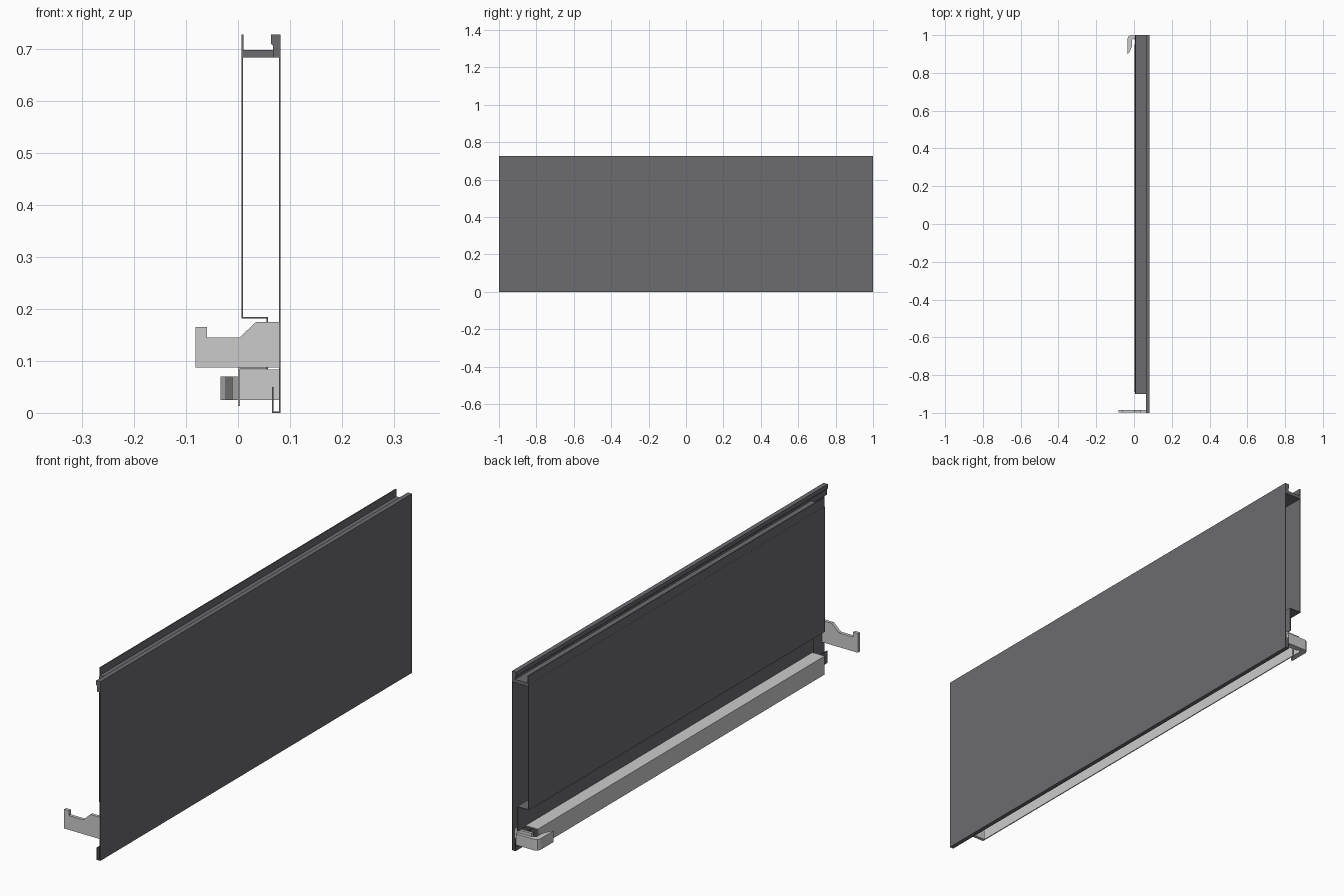
import bpy, bmesh
from mathutils import Vector

if "Cube" in bpy.data.objects:
    bpy.data.objects.remove(bpy.data.objects["Cube"])

dark = bpy.data.materials.new("dark_grey")
dark.diffuse_color = (0.15, 0.15, 0.16, 1)
dark.use_nodes = True
dark.node_tree.nodes["Principled BSDF"].inputs["Base Color"].default_value = dark.diffuse_color


def prism(name, pts, a, b, axis="y", mat=None):
    """Extrude a closed outline: (x, z) along y, or (x, y) along z."""
    bm = bmesh.new()
    place = (lambda p: (p[0], a, p[1])) if axis == "y" else (lambda p: (p[0], p[1], a))
    face = bm.faces.new([bm.verts.new(place(p)) for p in pts])
    ext = bmesh.ops.extrude_face_region(bm, geom=[face])
    step = Vector((0, b - a, 0)) if axis == "y" else Vector((0, 0, b - a))
    bmesh.ops.translate(bm, vec=step,
                        verts=[v for v in ext["geom"] if isinstance(v, bmesh.types.BMVert)])
    bmesh.ops.recalc_face_normals(bm, faces=bm.faces)
    me = bpy.data.meshes.new(name)
    bm.to_mesh(me)
    bm.free()
    ob = bpy.data.objects.new(name, me)
    bpy.context.collection.objects.link(ob)
    if mat:
        me.materials.append(mat)
    return ob


def sheet(path, t):
    """Outline of a folded sheet: right-angled path offset to its left by t."""
    p = [Vector(q) for q in path]
    n = [Vector((-(d.y), d.x)).normalized() * t for d in (p[i + 1] - p[i] for i in range(len(p) - 1))]
    off = [p[0] + n[0]] + [p[i] + n[i - 1] + n[i] for i in range(1, len(p) - 1)] + [p[-1] + n[-1]]
    return [tuple(q) for q in p + off[::-1]]


# Outer face sheet with its bottom return lip
prism("outer_panel", sheet([(0.065, 0.05), (0.065, 0), (0.082, 0), (0.082, 0.727)], 0.003),
      -1, 1, mat=dark)

# Hooked top edge of the outer panel
prism("top_edge", [(0.063, 0.727), (0.08, 0.727), (0.08, 0.683), (0.067, 0.683),
                   (0.067, 0.706), (0.063, 0.71)], -1, 1, mat=dark)

# Top channel: floor and inner lip
prism("top_channel", [(0.007, 0.683), (0.068, 0.683), (0.068, 0.697), (0.011, 0.697),
                      (0.011, 0.727), (0.007, 0.727)], -0.9, 1, mat=dark)

# Inner face sheet, stepped in at the bottom
prism("inner_panel", sheet([(0.0065, 0.69), (0.0065, 0.181), (0.055, 0.181), (0.055, 0.085)][:3], 0.003),
      -0.9, 1, mat=dark)
prism("inner_panel_leg", [(0.055, 0.184), (0.058, 0.184), (0.058, 0.083), (0.055, 0.083)],
      -0.9, 1, mat=dark)

# Light angle rail along the bottom
prism("bottom_rail", [(0, 0.013), (0.004, 0.013), (0.004, 0.084), (0.057, 0.084),
                      (0.057, 0.088), (0, 0.088)], -0.89, 0.95)

# Latch plate at the front end
prism("latch_plate", [(-0.082, 0.087), (0.08, 0.087), (0.08, 0.175), (0.035, 0.175), (0.003, 0.145),
                      (-0.06, 0.145), (-0.06, 0.165), (-0.082, 0.165)], -0.998, -0.985)

# Curved hook bracket at the back end, with its mounting plate
prism("hook", [(0.065, 0.999), (-0.018, 0.999), (-0.029, 0.994), (-0.034, 0.983), (-0.034, 0.9),
               (-0.025, 0.907), (-0.011, 0.94), (-0.011, 0.975), (0.003, 0.985), (0.065, 0.985)],
      0.025, 0.07, axis="z")
prism("hook_mount", [(0.003, 0.025), (0.08, 0.025), (0.08, 0.083), (0.003, 0.083)], 0.975, 0.986)
